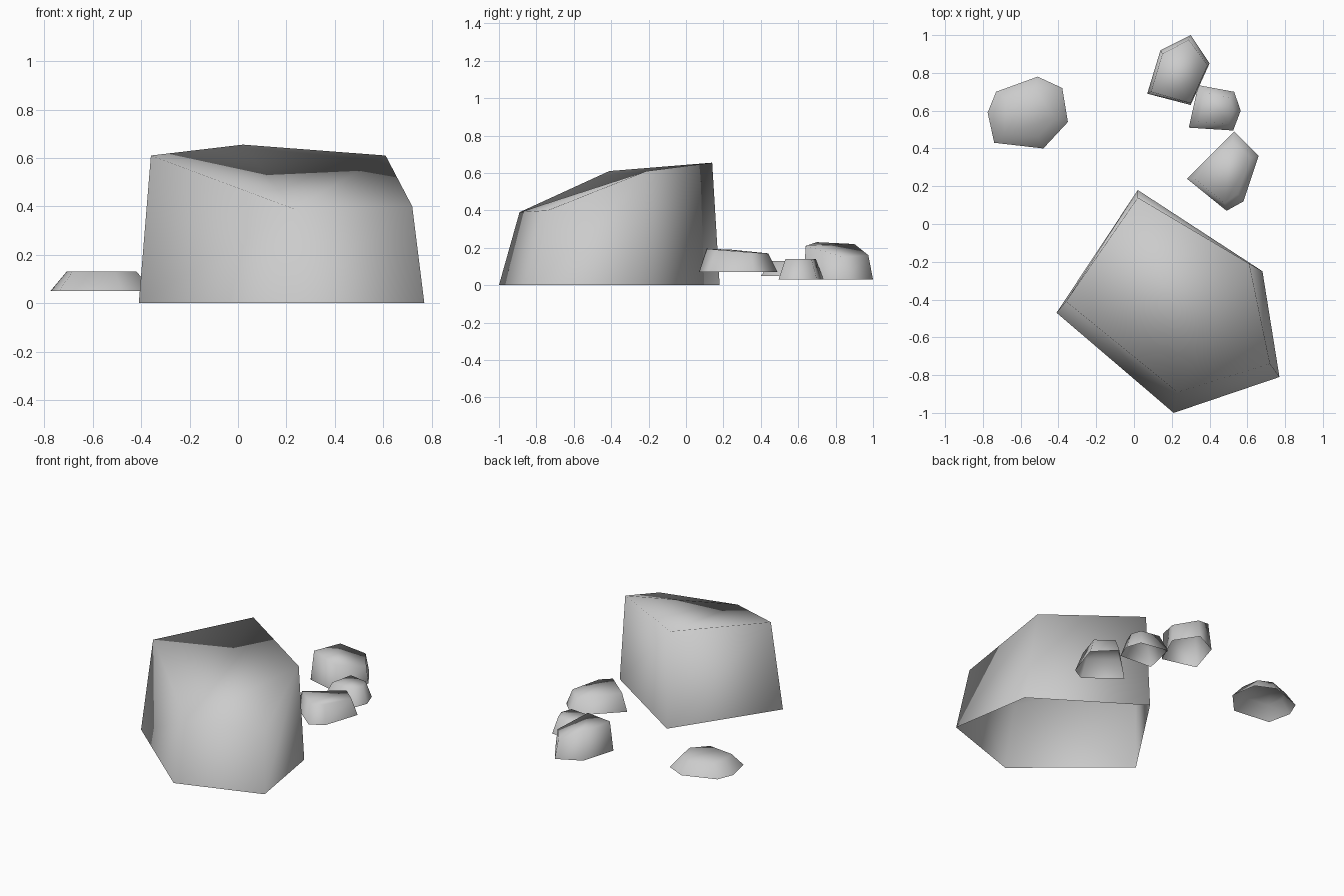
import bpy
import bmesh

cube = bpy.data.objects.get("Cube")
if cube:
    bpy.data.objects.remove(cube)

stone = bpy.data.materials.new("grey_stone")
stone.use_nodes = True
GREY = (0.6, 0.6, 0.6, 1.0)
stone.diffuse_color = GREY
stone.node_tree.nodes["Principled BSDF"].inputs["Base Color"].default_value = GREY


def make_rock(name, base, base_z, top):
    """Tapered rock: a base outline, walls and a tilted cap, open underneath."""
    bm = bmesh.new()
    low = [bm.verts.new((x, y, base_z)) for x, y in base]
    high = [bm.verts.new(p) for p in top]
    count = len(low)
    for i in range(count):
        j = (i + 1) % count
        bm.faces.new((low[i], low[j], high[j], high[i]))
    bm.faces.new(high)
    bmesh.ops.recalc_face_normals(bm, faces=bm.faces)
    # Soft shading rolls over every edge
    for face in bm.faces:
        face.smooth = True
    mesh = bpy.data.meshes.new(name)
    bm.to_mesh(mesh)
    bm.free()
    mesh.materials.append(stone)
    rock = bpy.data.objects.new(name, mesh)
    bpy.context.collection.objects.link(rock)
    return rock


def shrink(base, factor, z):
    """Level cap outline, scaled towards the middle of the base."""
    cx = sum(p[0] for p in base) / len(base)
    cy = sum(p[1] for p in base) / len(base)
    return [(cx + (x - cx) * factor, cy + (y - cy) * factor, z) for x, y in base]


# Large boulder with a cap sloping down to the front
make_rock("boulder",
          [(-0.41, -0.47), (0.21, -1.0), (0.77, -0.81), (0.68, -0.25), (0.02, 0.18)], 0,
          [(-0.36, -0.41, 0.61), (0.23, -0.89, 0.39), (0.72, -0.74, 0.40),
           (0.61, -0.21, 0.61), (0.02, 0.14, 0.655)])

# Tall small rock at the back
make_rock("back_rock",
          [(0.07, 0.69), (0.30, 0.63), (0.40, 0.85), (0.30, 1.0), (0.14, 0.92)], 0.03,
          [(0.09, 0.70, 0.23), (0.30, 0.64, 0.21), (0.39, 0.84, 0.15),
           (0.29, 0.975, 0.16), (0.15, 0.90, 0.22)])

# Sloping small rock beside the boulder
make_rock("near_rock",
          [(0.28, 0.24), (0.49, 0.07), (0.58, 0.12), (0.66, 0.36), (0.53, 0.49)], 0.07,
          [(0.32, 0.24, 0.19), (0.48, 0.11, 0.195), (0.55, 0.16, 0.19),
           (0.62, 0.35, 0.175), (0.52, 0.44, 0.17)])

# Low, level rocks
middle = [(0.29, 0.51), (0.525, 0.495), (0.565, 0.60), (0.53, 0.70), (0.34, 0.735)]
make_rock("middle_rock", middle, 0.03, shrink(middle, 0.68, 0.14))

side = [(-0.775, 0.59), (-0.74, 0.43), (-0.48, 0.40), (-0.35, 0.54),
        (-0.38, 0.72), (-0.51, 0.78), (-0.73, 0.70)]
make_rock("side_rock", side, 0.05, shrink(side, 0.68, 0.13))
